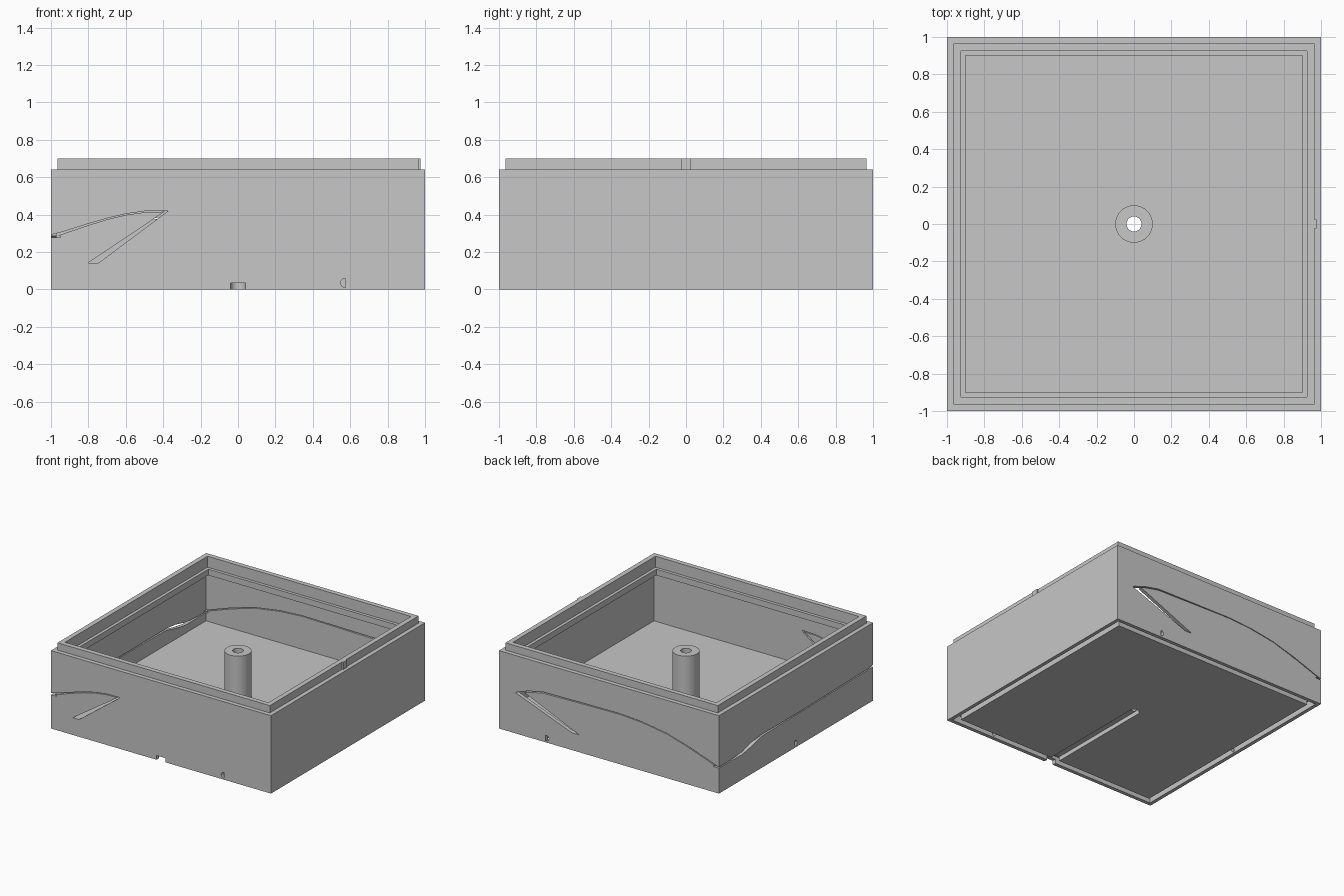
import bpy, bmesh, math

old = bpy.data.objects.get("Cube")
if old:
    bpy.data.objects.remove(old)

grey = bpy.data.materials.new("light grey plastic")
grey.use_nodes = True
colour = (0.57, 0.57, 0.57, 1)
grey.diffuse_color = colour
grey.node_tree.nodes["Principled BSDF"].inputs["Base Color"].default_value = colour


def add_object(name, bm):
    bmesh.ops.recalc_face_normals(bm, faces=bm.faces)
    mesh = bpy.data.meshes.new(name)
    bm.to_mesh(mesh)
    bm.free()
    mesh.materials.append(grey)
    obj = bpy.data.objects.new(name, mesh)
    bpy.context.collection.objects.link(obj)
    return obj


def loft(name, rings):
    """Skin matching closed rings and cap both ends."""
    bm = bmesh.new()
    loops = [[bm.verts.new(p) for p in ring] for ring in rings]
    n = len(loops[0])
    for a, b in zip(loops, loops[1:]):
        for i in range(n):
            j = (i + 1) % n
            bm.faces.new((a[i], a[j], b[j], b[i]))
    bm.faces.new(loops[0])
    bm.faces.new(loops[-1])
    return add_object(name, bm)


def prism(name, outline, axis, lo, hi):
    """Extrude a (horizontal, z) outline along the x or y axis."""
    def place(u, z, d):
        return (u, d, z) if axis == "y" else (d, u, z)
    return loft(name, [[place(u, z, d) for u, z in outline] for d in (lo, hi)])


def cylinder(name, radius, lo, hi, sides=48):
    angles = [math.tau * i / sides for i in range(sides)]
    return loft(name, [[(radius * math.cos(a), radius * math.sin(a), z)
                        for a in angles] for z in (lo, hi)])


def ribbon(path):
    """Outline of a crack from (horizontal, z, half width) points."""
    return [(u, z + w) for u, z, w in path] + [(u, z - w) for u, z, w in reversed(path)]


def combine(target, tool, operation):
    mod = target.modifiers.new(tool.name, "BOOLEAN")
    mod.operation = operation
    mod.solver = "EXACT"
    mod.object = tool
    tool.hide_render = True
    bpy.context.view_layer.objects.active = target
    bpy.ops.object.modifier_apply(modifier=mod.name)
    bpy.data.objects.remove(tool)


# Square box: inner floor, thin wall, shelf, raised lip, outer wall, underside groove
profile = [(0.97, 0.14), (0.97, 0.56), (0.90, 0.56), (0.90, 0.61), (0.925, 0.61),
           (0.925, 0.70), (0.965, 0.70), (0.965, 0.64), (1, 0.64), (1, 0),
           (0.97, 0), (0.97, 0.06), (0.925, 0.06), (0.925, 0)]
box = loft("box", [[(sx * s, sy * s, z) for sx, sy in ((-1, -1), (1, -1), (1, 1), (-1, 1))]
                   for s, z in profile])

# Central post with a bore through the floor
combine(box, cylinder("post", 0.10, 0.10, 0.526), "UNION")
combine(box, cylinder("bore", 0.04, -0.1, 0.6), "DIFFERENCE")

# Cable channel under the floor, from the front edge to the bore
channel = [(-0.04, -0.1), (0.04, -0.1), (0.04, 0.035), (-0.04, 0.035)]
combine(box, prism("cable_channel", channel, "y", -1.1, 0.0), "DIFFERENCE")

# Thin cracks running round the front, side and back walls
front_crack = [(-1.05, 0.273, 0.007), (-0.95, 0.298, 0.006), (-0.8, 0.347, 0.004),
               (-0.7, 0.377, 0.003), (-0.6, 0.401, 0.003), (-0.5, 0.415, 0.003),
               (-0.38, 0.419, 0.003)]
side_crack = [(-1.05, 0.283, 0.005), (0, 0.268, 0.004), (0.45, 0.267, 0.007),
              (0.57, 0.245, 0.016), (0.7, 0.218, 0.012), (0.85, 0.213, 0.005),
              (1.05, 0.213, 0.004)]
back_crack = [(-1.05, 0.195, 0.004), (-0.75, 0.30, 0.004), (-0.53, 0.365, 0.003),
              (-0.3, 0.40, 0.003), (-0.1, 0.413, 0.003), (0.27, 0.408, 0.004),
              (0.6, 0.402, 0.005), (0.73, 0.375, 0.005), (0.84, 0.338, 0.004)]
combine(box, prism("front_crack", ribbon(front_crack), "y", -1.05, -0.955), "DIFFERENCE")
combine(box, prism("side_crack", ribbon(side_crack), "x", -1.06, -0.95), "DIFFERENCE")
combine(box, prism("back_crack", ribbon(back_crack), "y", 0.945, 1.07), "DIFFERENCE")

# Slanted slots at the ends of the cracks
front_slot = [(-0.8, 0.142), (-0.745, 0.142), (-0.375, 0.418), (-0.392, 0.416)]
back_slot = [(0.27, 0.142), (0.336, 0.142), (0.85, 0.335), (0.77, 0.357)]
combine(box, prism("front_slot", front_slot, "y", -1.04, -0.95), "DIFFERENCE")
combine(box, prism("back_slot", back_slot, "y", 0.95, 1.04), "DIFFERENCE")

# Small half-round holes through the lower rim
half_round = [(-0.028 * math.sin(math.pi * i / 8), 0.035 + 0.024 * math.cos(math.pi * i / 8))
              for i in range(9)]
for name, offset, axis, side in (("front_hole", 0.575, "y", -1), ("back_hole", 0.575, "y", 1),
                                 ("side_hole", 0.015, "x", -1)):
    outline = [(u + offset, z) for u, z in half_round]
    ends = sorted((side * 0.95, side * 1.05))
    combine(box, prism(name, outline, axis, *ends), "DIFFERENCE")

# Locating rib on the outside of the lip
rib = [(-0.025, 0.64), (0.025, 0.64), (0.025, 0.70), (-0.025, 0.70)]
prism("locating_rib", rib, "x", 0.96, 0.975)

# Smooth the round post while keeping all edges sharp
bpy.ops.object.select_all(action="DESELECT")
box.select_set(True)
bpy.context.view_layer.objects.active = box
bpy.ops.object.shade_smooth_by_angle(angle=math.radians(20))
